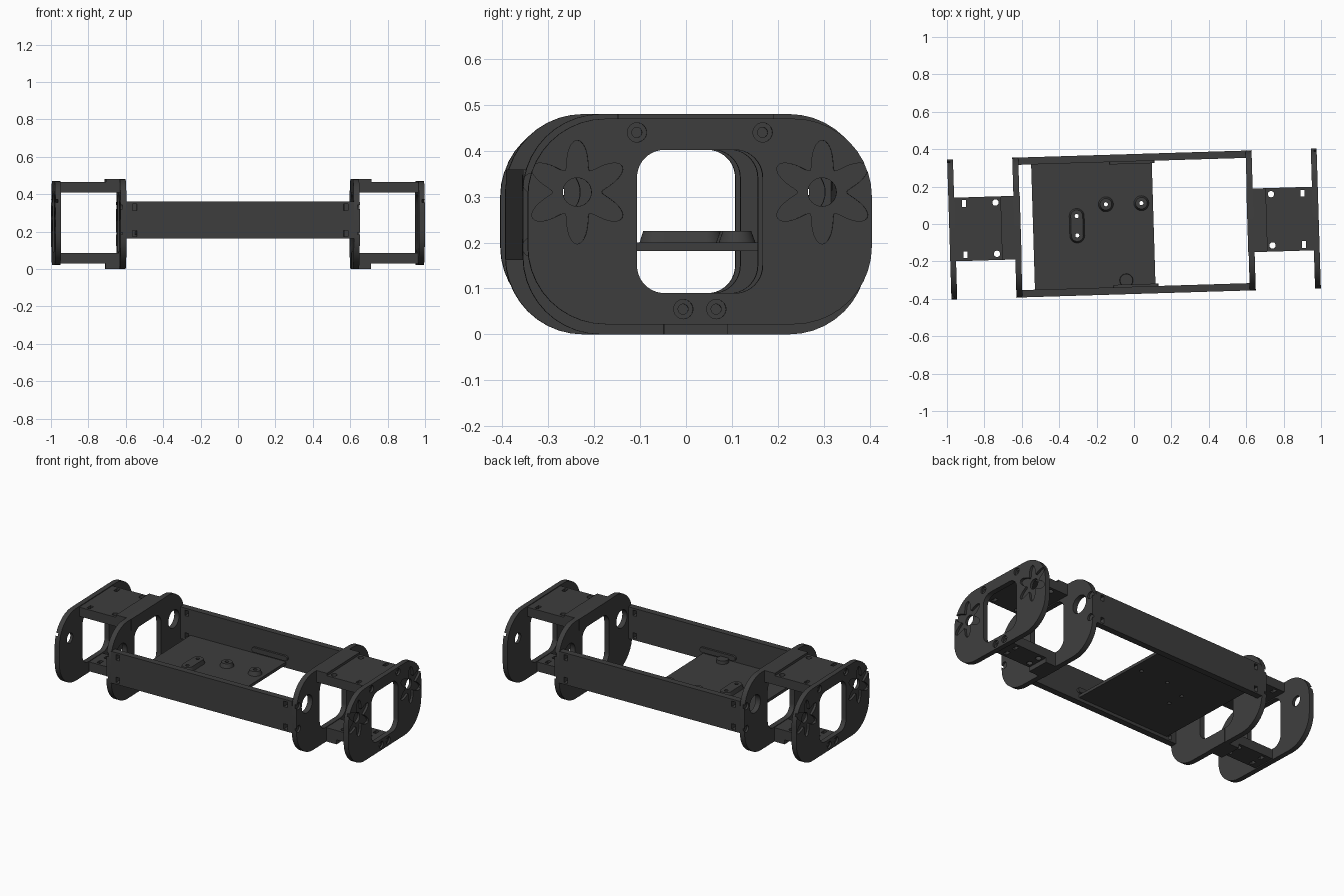
import bpy, bmesh, math
from mathutils import Matrix

if "Cube" in bpy.data.objects:
    bpy.data.objects.remove(bpy.data.objects["Cube"])

grey = bpy.data.materials.new("dark grey plastic")
grey.diffuse_color = (0.048, 0.048, 0.048, 1)
grey.use_nodes = True
grey.node_tree.nodes["Principled BSDF"].inputs["Base Color"].default_value = grey.diffuse_color
parts = []
AXIS = {'x': lambda u, v, t: (t, u, v),
        'y': lambda u, v, t: (u, t, v),
        'z': lambda u, v, t: (u, v, t)}


# 2D outlines
def circle(cx, cy, r, n=32):
    return [(cx + r * math.cos(2 * math.pi * i / n), cy + r * math.sin(2 * math.pi * i / n)) for i in range(n)]


def box(cx, cy, w, h):
    return [(cx + a * w / 2, cy + b * h / 2) for a, b in ((-1, -1), (1, -1), (1, 1), (-1, 1))]


def rounded(cx, cy, w, h, r, n=10):
    pts = []
    for k, (a, b) in enumerate(((1, 1), (-1, 1), (-1, -1), (1, -1))):
        for i in range(n + 1):
            t = math.pi / 2 * (k + i / n)
            pts.append((cx + a * (w / 2 - r) + r * math.cos(t), cy + b * (h / 2 - r) + r * math.sin(t)))
    return pts


def star(cx, cy, n=96):
    pts = []
    for i in range(n):
        t = 2 * math.pi * i / n
        r = 0.083 - 0.030 * math.cos(6 * t)
        pts.append((cx + r * math.cos(t), cy + r * math.sin(t)))
    return pts


# Solid made of one or more extruded outlines: (axis, outline, low, high[, end outline])
def solid(name, *pieces, keep=True):
    bm = bmesh.new()
    for axis, outline, lo, hi, *end in pieces:
        f = AXIS[axis]
        a = [bm.verts.new(f(u, v, lo)) for u, v in outline]
        b = [bm.verts.new(f(u, v, hi)) for u, v in (end[0] if end else outline)]
        bm.faces.new(a)
        bm.faces.new(b)
        for i in range(len(a)):
            j = (i + 1) % len(a)
            bm.faces.new((a[i], a[j], b[j], b[i]))
    bmesh.ops.recalc_face_normals(bm, faces=bm.faces)
    me = bpy.data.meshes.new(name)
    bm.to_mesh(me)
    bm.free()
    ob = bpy.data.objects.new(name, me)
    bpy.context.collection.objects.link(ob)
    if keep:
        parts.append(ob)
    return ob


def cut(ob, *pieces):
    cutter = solid("cutter", *pieces, keep=False)
    mod = ob.modifiers.new("cut", 'BOOLEAN')
    mod.operation, mod.solver, mod.object = 'DIFFERENCE', 'EXACT', cutter
    dg = bpy.context.evaluated_depsgraph_get()
    me = bpy.data.meshes.new_from_object(ob.evaluated_get(dg))
    ob.modifiers.clear()
    ob.data = me
    bpy.data.objects.remove(cutter)


SCREWS = [(-0.137, 0.44), (0.137, 0.44), (-0.036, 0.055), (0.036, 0.055)]
MOTORS = [(-0.267, 0.31), (0.267, 0.31)]

for s, side in ((1, "right"), (-1, "left")):
    # Outer end plate with star shaped horn recesses and screw counterbores
    p = solid(side + "_outer_plate", ('x', rounded(0, 0.246, 0.75, 0.448, 0.17), s * 0.957, s * 0.988))
    cut(p, ('x', rounded(0, 0.246, 0.274, 0.312, 0.06), s * 0.9, s * 1.1),
        *[('x', star(*m), s * 0.974, s * 1.1) for m in MOTORS],
        *[('x', circle(*c, 0.021), s * 0.976, s * 1.1) for c in SCREWS])
    cut(p, *[('x', circle(*m, 0.031), s * 0.9, s * 1.1) for m in MOTORS],
        *[('x', circle(*c, 0.011), s * 0.962, s * 1.1) for c in SCREWS])

    # Inner plate with motor holes, screws to the bridges and to the rails
    p = solid(side + "_inner_plate", ('x', rounded(0, 0.24, 0.75, 0.48, 0.17), s * 0.608, s * 0.64))
    rail_screws = [(y, z) for y in (-0.355, 0.355) for z in (0.19, 0.33)]
    cut(p, ('x', rounded(0, 0.246, 0.274, 0.312, 0.06), s * 0.5, s * 0.7),
        *[('x', circle(*m, 0.055), s * 0.5, s * 0.7) for m in MOTORS],
        *[('x', circle(*c, 0.021), s * 0.5, s * 0.62) for c in SCREWS],
        *[('x', circle(*c, 0.021), s * 0.628, s * 0.7) for c in rail_screws])

    # Stepped bridges joining the two plates: wide on top, narrow below
    for name, w, y, z_in, z_out, z_face in (("top", 0.17, 0.137, 0.48, 0.465, 0.408),
                                            ("bottom", 0.07, 0.036, 0.0, 0.028, 0.086)):
        prof = [(0.606, z_face), (0.96, z_face), (0.96, z_out), (0.71, z_out), (0.71, z_in), (0.606, z_in)]
        b = solid(side + "_" + name + "_bridge", ('y', [(s * u, v) for u, v in prof], -w, w))
        cut(b, *[('z', box(s * 0.905, k * y, 0.022, 0.036), -0.1, 0.6) for k in (-1, 1)],
            *[('z', circle(s * 0.737, k * y, 0.017, 20), -0.1, 0.6) for k in (-1, 1)])

for s, side in ((-1, "front"), (1, "back")):
    # Long side rail with nut slots
    r = solid(side + "_rail", ('y', box(0, 0.261, 1.22, 0.197), s * 0.335, s * 0.374))
    cut(r, *[('y', box(x, z, 0.024, 0.034), s * 0.3, s * 0.4) for x in (-0.565, 0.565) for z in (0.19, 0.33)])
    # Clip strip above the tray
    solid(side + "_clip", ('y', rounded(0, 0.225, 0.24, 0.03, 0.014, 5), s * 0.322, s * 0.337))

# Electronics tray with raised bosses
holes = [('z', circle(x, y, 0.011, 20), 0.1, 0.3)
         for x, y in ((-0.147, 0.11), (0.043, 0.11), (-0.305, 0.052), (-0.305, -0.052))]
tray = solid("tray", ('z', box(-0.2175, 0, 0.645, 0.676), 0.182, 0.2))
cut(tray, *holes)
bosses = solid("tray_bosses",
               ('z', rounded(-0.305, 0, 0.08, 0.184, 0.04), 0.2, 0.225, rounded(-0.305, 0, 0.064, 0.168, 0.032)),
               *[('z', circle(x, y, 0.04), 0.2, 0.225, circle(x, y, 0.031))
                 for x, y in ((-0.147, 0.11), (0.043, 0.11))],
               ('z', circle(-0.05, -0.3, 0.036), 0.2, 0.22, circle(-0.05, -0.3, 0.034)))
cut(bosses, *holes)

# Slight turn of the whole frame, colour and shading
turn = Matrix.Rotation(math.radians(1.75), 4, 'Z')
bpy.ops.object.select_all(action='DESELECT')
for ob in parts:
    ob.data.transform(turn)
    ob.data.materials.clear()
    ob.data.materials.append(grey)
    for f in ob.data.polygons:
        f.material_index = 0
    ob.select_set(True)
bpy.context.view_layer.objects.active = parts[0]
bpy.ops.object.shade_smooth_by_angle(angle=math.radians(30))
